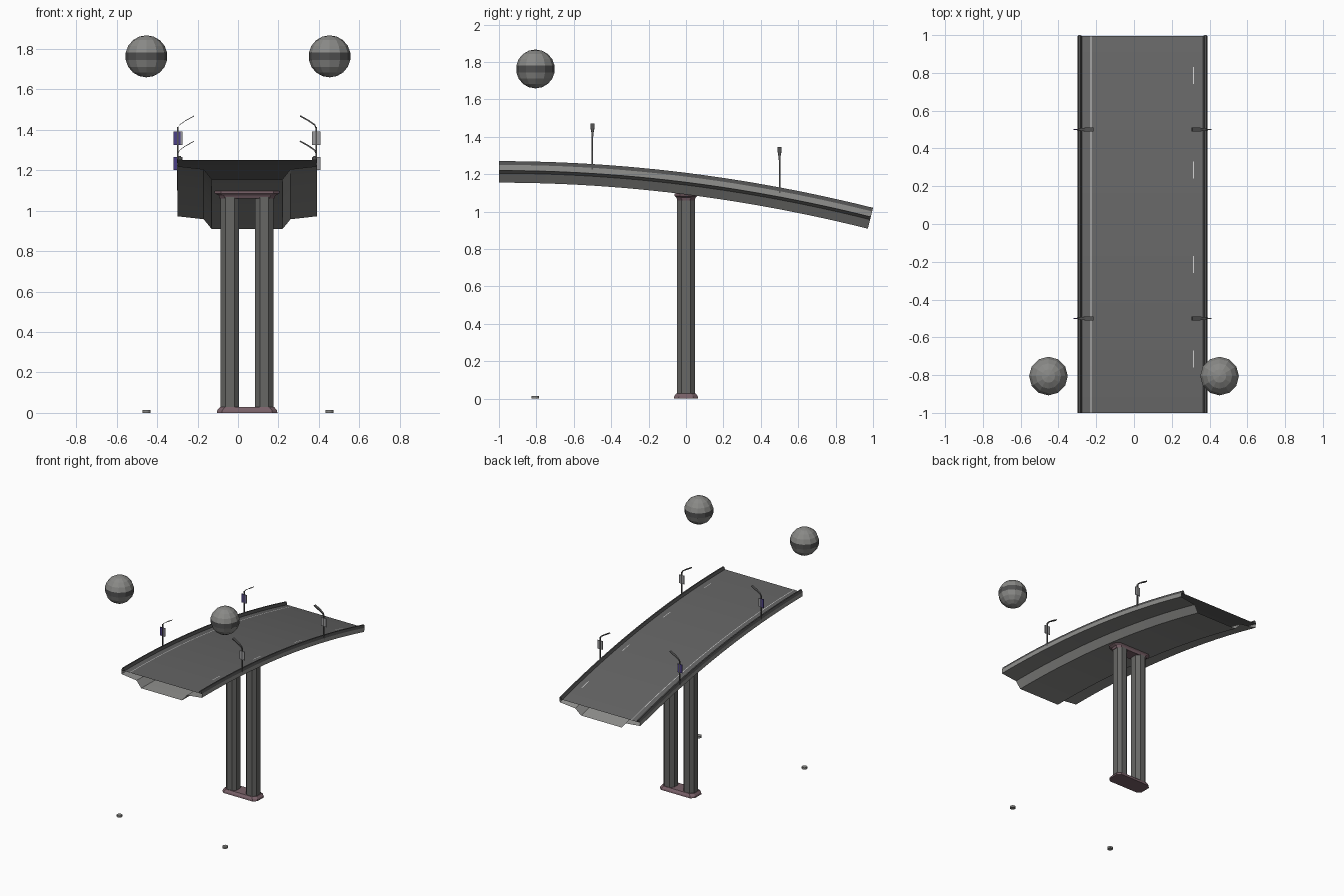
import bpy, bmesh, math
from mathutils import Vector

if "Cube" in bpy.data.objects:
    bpy.data.objects.remove(bpy.data.objects["Cube"])

CX = 0.045          # centre line of the bridge
Y0, Y1 = -1.0, 0.995


def mat(name, r, g, b):
    m = bpy.data.materials.new(name)
    m.diffuse_color = (r, g, b, 1)
    m.use_nodes = True
    m.node_tree.nodes["Principled BSDF"].inputs["Base Color"].default_value = m.diffuse_color
    return m


ROAD = mat("asphalt", 0.13, 0.13, 0.13)
CONCRETE = mat("light concrete", 0.28, 0.28, 0.27)
COLUMN = mat("column concrete", 0.135, 0.135, 0.13)
RAIL = mat("dark rail", 0.08, 0.08, 0.08)
PINK = mat("pinkish stone", 0.19, 0.12, 0.14)
METAL = mat("pole metal", 0.09, 0.09, 0.09)
PURPLE = mat("purple banner", 0.07, 0.05, 0.24)
GREY = mat("grey banner", 0.33, 0.33, 0.34)
BALL = mat("ball grey", 0.25, 0.25, 0.24)
WHITE = mat("paint white", 0.6, 0.6, 0.6)


def finish(name, bm, *mats):
    bmesh.ops.recalc_face_normals(bm, faces=bm.faces)
    me = bpy.data.meshes.new(name)
    bm.to_mesh(me)
    bm.free()
    for m in mats:
        me.materials.append(m)
    ob = bpy.data.objects.new(name, me)
    bpy.context.collection.objects.link(ob)
    return ob


def road_z(y):
    return 1.25 - 0.0625 * (y + 1) ** 2


def on_path(x, h, y):
    """Point at height h above the road, square to the curved road."""
    n = Vector((0, 0.125 * (y + 1), 1)).normalized()
    return Vector((x, y, road_z(y))) + n * h


def sweep(name, profile, m, y0=Y0, y1=Y1, steps=24, closed=False, caps=False):
    """Sweep an (x, height) profile along the road."""
    bm = bmesh.new()
    rows = []
    for i in range(steps + 1):
        y = y0 + (y1 - y0) * i / steps
        rows.append([bm.verts.new(on_path(x, h, y)) for x, h in profile])
    n = len(profile)
    for a, b in zip(rows, rows[1:]):
        for j in range(n if closed else n - 1):
            k = (j + 1) % n
            bm.faces.new((a[j], a[k], b[k], b[j]))
    if caps:
        bm.faces.new(rows[0])
        bm.faces.new(rows[-1])
    return finish(name, bm, m)


def stack(name, cx, levels, m):
    """Chamfered block lofted through (z, half x, half y, chamfer) levels."""
    bm = bmesh.new()
    rings = []
    for z, a, b, c in levels:
        pts = [(a - c, -b), (a, c - b), (a, b - c), (a - c, b),
               (c - a, b), (-a, b - c), (-a, c - b), (c - a, -b)]
        rings.append([bm.verts.new((cx + x, y, z)) for x, y in pts])
    for r, s in zip(rings, rings[1:]):
        for j in range(8):
            k = (j + 1) % 8
            bm.faces.new((r[j], r[k], s[k], s[j]))
    bm.faces.new(rings[0])
    bm.faces.new(rings[-1])
    return finish(name, bm, m)


def box(name, lo, hi, m):
    bm = bmesh.new()
    bmesh.ops.create_cube(bm, size=1)
    for v in bm.verts:
        v.co = Vector([(l + h) / 2 + c * (h - l) for l, h, c in zip(lo, hi, v.co)])
    return finish(name, bm, m)


# Deck: road surface and hollow girder, open at both ends
sweep("road_surface", [(CX - 0.345, 0), (CX + 0.345, 0)], ROAD)
half = [(0.345, 0), (0.345, -0.03), (0.215, -0.045), (0.175, -0.095)]
sweep("deck_girder", [(CX - x, h) for x, h in half]
      + [(CX + x, h) for x, h in reversed(half)], CONCRETE)

# Side rails along both edges
for s, side in ((-1, "left"), (1, "right")):
    sweep(side + "_rail", [(CX + s * x, h) for x, h in
          ((0.345, 0), (0.338, 0.02), (0.328, 0.02), (0.32, 0))],
          RAIL, closed=True, caps=True)

# Road markings: edge line and dashes
sweep("edge_line", [(-0.23, 0.001), (-0.225, 0.001)], WHITE)
for i in range(4):
    y = -0.76 + 0.5 * i
    sweep("lane_dash", [(0.313, 0.001), (0.318, 0.001)], WHITE, y, y + 0.09, 2)

# Twin columns with stone base and cap
for s, side in ((-1, "left"), (1, "right")):
    stack(side + "_column", CX + s * 0.085,
          [(0.005, 0.046, 0.048, 0.024), (1.085, 0.046, 0.048, 0.024)], COLUMN)
stack("column_base", CX, [(0, 0.15, 0.065, 0.025), (0.012, 0.148, 0.063, 0.025),
                          (0.028, 0.135, 0.052, 0.025)], PINK)
stack("column_cap", CX, [(1.06, 0.135, 0.045, 0.025), (1.075, 0.14, 0.052, 0.025),
                         (1.085, 0.16, 0.062, 0.03), (1.097, 0.16, 0.062, 0.03)], PINK)

# Street lamps with banners
for s, side in ((-1, "left"), (1, "right")):
    for y in (-0.5, 0.5):
        x, z = CX + s * 0.342, road_z(y)
        box(side + "_lamp_pole", (x - 0.004, y - 0.004, z - 0.01),
            (x + 0.004, y + 0.004, z + 0.18), METAL)
        # bent arm, a flat ribbon leaning over the road
        bm = bmesh.new()
        path = [(0, 0.17, 0.005), (0.008, 0.19, 0.006), (0.04, 0.212, 0.01), (0.08, 0.234, 0.01)]
        rings = []
        for d, h, w in path:
            px = x - s * d
            rings.append([bm.verts.new((px + e, y + q * w, z + h + t)) for e, q, t in
                          ((-0.002, -1, -0.003), (-0.002, 1, -0.003),
                           (0.002, 1, 0.003), (0.002, -1, 0.003))])
        for a, b in zip(rings, rings[1:]):
            for j in range(4):
                k = (j + 1) % 4
                bm.faces.new((a[j], a[k], b[k], b[j]))
        bm.faces.new(rings[0])
        bm.faces.new(rings[-1])
        finish(side + "_lamp_arm", bm, METAL)
        # banner plate, left ones purple with a grey inner strip
        b0, b1 = z + 0.091, z + 0.156
        if s < 0:
            box("left_banner", (x - 0.022, y - 0.003, b0), (x + 0.012, y + 0.003, b1), PURPLE)
            box("left_banner_strip", (x + 0.012, y - 0.003, b0), (x + 0.022, y + 0.003, b1), GREY)
        else:
            box("right_banner", (x - 0.022, y - 0.003, b0), (x + 0.022, y + 0.003, b1), GREY)

# Floating balls with a dark band, and their ground discs
for s, side in ((-1, "left"), (1, "right")):
    bm = bmesh.new()
    bmesh.ops.create_uvsphere(bm, u_segments=12, v_segments=9, radius=0.104)
    for f in bm.faces:
        f.material_index = 1 if abs(f.calc_center_median().z) < 0.01 else 0
    ob = finish(side + "_ball", bm, BALL, RAIL)
    ob.location = (s * 0.453, -0.805, 1.763)
    bm = bmesh.new()
    bmesh.ops.create_cone(bm, cap_ends=True, segments=12, radius1=0.02,
                          radius2=0.02, depth=0.014)
    ob = finish(side + "_ground_disc", bm, BALL)
    ob.location = (s * 0.453, -0.805, 0.007)
